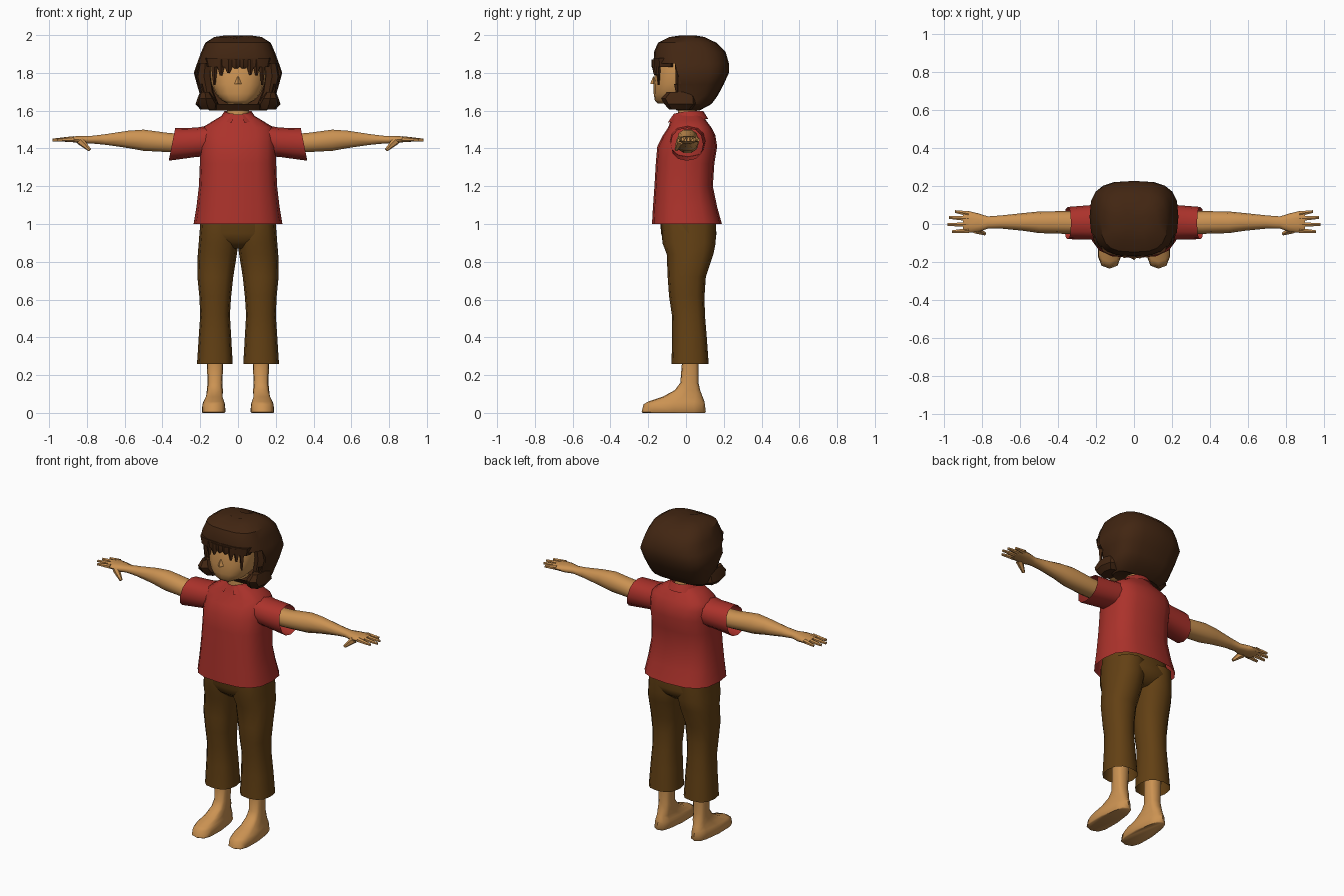
import bpy, bmesh, math
from mathutils import Vector

if "Cube" in bpy.data.objects:
    bpy.data.objects.remove(bpy.data.objects["Cube"])


def material(name, rgb):
    m = bpy.data.materials.new(name)
    m.diffuse_color = (*rgb, 1)
    m.use_nodes = True
    m.node_tree.nodes["Principled BSDF"].inputs["Base Color"].default_value = m.diffuse_color
    return m


SKIN = material("skin", (0.60, 0.29, 0.085))
RED = material("red cloth", (0.41, 0.032, 0.024))
BROWN = material("brown cloth", (0.125, 0.052, 0.007))
HAIR = material("dark hair", (0.054, 0.019, 0.006))


def finish(name, bm, mat, mirror=False, angle=50):
    bmesh.ops.recalc_face_normals(bm, faces=bm.faces)
    me = bpy.data.meshes.new(name)
    bm.to_mesh(me)
    bm.free()
    me.materials.append(mat)
    ob = bpy.data.objects.new(name, me)
    bpy.context.collection.objects.link(ob)
    if mirror:
        ob.modifiers.new("mirror", 'MIRROR').use_clip = False
    bpy.ops.object.select_all(action='DESELECT')
    ob.select_set(True)
    bpy.context.view_layer.objects.active = ob
    bpy.ops.object.shade_smooth_by_angle(angle=math.radians(angle))
    return ob


def loft(bm, sections, n=12, axis='z', power=0.8, caps=(True, True)):
    """Rings (position, a0, a1, b0, b1): a, b = x, y for axis z and y, z for axis x."""
    rings = []
    for p, a0, a1, b0, b1 in sections:
        ring = []
        for i in range(n):
            t = 2 * math.pi * i / n
            c, s = math.cos(t), math.sin(t)
            a = (a0 + a1) / 2 + (a1 - a0) / 2 * math.copysign(abs(c) ** power, c)
            b = (b0 + b1) / 2 + (b1 - b0) / 2 * math.copysign(abs(s) ** power, s)
            ring.append(bm.verts.new((a, b, p) if axis == 'z' else (p, a, b)))
        rings.append(ring)
    for r, q in zip(rings, rings[1:]):
        for i in range(n):
            j = (i + 1) % n
            bm.faces.new((r[i], r[j], q[j], q[i]))
    if caps[0]:
        bm.faces.new(rings[0])
    if caps[1]:
        bm.faces.new(rings[-1])
    return rings


def sym(rows):
    """Expand (z, half width, y0, y1) to full sections."""
    return [(z, -w, w, y0, y1) for z, w, y0, y1 in rows]


# Shirt body
bm = bmesh.new()
loft(bm, sym([(1.0, .235, -.18, .19), (1.09, .22, -.175, .165), (1.2, .207, -.167, .142),
              (1.32, .202, -.16, .15), (1.41, .203, -.152, .165), (1.47, .2, -.122, .155),
              (1.51, .19, -.095, .135), (1.55, .125, -.08, .105), (1.58, .075, -.068, .085)]),
     16, power=.72, caps=(False, False))
finish("shirt_body", bm, RED)

# Sleeves, open and slanted at the cuff
bm = bmesh.new()
rings = loft(bm, [(.14, -.085, .105, 1.36, 1.525), (.22, -.082, .1, 1.355, 1.51),
                  (.35, -.08, .09, 1.335, 1.508)], 12, 'x', .85, (True, False))
for v in rings[-1]:
    v.co.x -= (v.co.z - 1.42) * .2
finish("sleeve", bm, RED, True)

# Collar: folded ring with a gap at the front
bm = bmesh.new()
rings = loft(bm, sym([(1.55, .068, -.066, .082), (1.597, .072, -.068, .092),
                      (1.556, .098, -.102, .118)]), 20, power=.95, caps=(False, False))
for ring in rings:
    for v in ring:
        v.co.z -= .02 * max(0, -v.co.y / .1)
bmesh.ops.delete(bm, geom=[f for f in bm.faces
                           if f.calc_center_median().y < -.05 and abs(f.calc_center_median().x) < .014],
                 context='FACES')
finish("collar", bm, RED)

# Trouser legs and seat
bm = bmesh.new()
loft(bm, [(.26, .028, .217, -.077, .12), (.4, .036, .208, -.073, .11), (.52, .043, .2, -.075, .1),
          (.62, .036, .205, -.09, .098), (.72, .025, .215, -.097, .105), (.84, .006, .213, -.102, .145),
          (.9, -.002, .208, -.125, .157), (1.0, -.004, .2, -.13, .16)], 12, power=.8, caps=(False, True))
finish("trouser_leg", bm, BROWN, True)
bm = bmesh.new()
loft(bm, sym([(.87, .1, -.07, .1), (.905, .195, -.115, .145), (.95, .204, -.132, .163),
              (1.06, .195, -.14, .135)]), 16, power=.75)
finish("trouser_seat", bm, BROWN)

# Lower legs and feet
bm = bmesh.new()
loft(bm, [(.4, .077, .167, -.025, .075), (.26, .078, .165, -.022, .066), (.16, .083, .161, -.03, .066),
          (.12, .08, .165, -.06, .075), (.085, .076, .175, -.125, .088), (.06, .069, .187, -.2, .098),
          (.045, .065, .192, -.225, .1), (.005, .063, .195, -.235, .105), (0, .068, .19, -.228, .1)],
     12, power=.65)
for v in bm.verts:                      # arch of the sole and narrower heel
    if v.co.z < .1:
        back = max(0, min(1, (v.co.y + .1) / .2))
        v.co.x = .128 + (v.co.x - .128) * (1 - .3 * back)
finish("foot", bm, SKIN, True)

# Arms and palms
bm = bmesh.new()
loft(bm, [(.25, -.05, .065, 1.375, 1.48), (.36, -.052, .068, 1.378, 1.483),
          (.5, -.048, .066, 1.385, 1.502), (.58, -.036, .058, 1.4, 1.496),
          (.7, -.024, .045, 1.418, 1.477), (.77, -.024, .04, 1.425, 1.468),
          (.82, -.042, .056, 1.424, 1.468), (.88, -.046, .07, 1.433, 1.464),
          (.9, -.04, .066, 1.437, 1.46)], 10, 'x', .85)
finish("arm", bm, SKIN, True)


def finger(bm, start, end, r0, r1):
    a, b = Vector(start), Vector(end)
    geo = bmesh.ops.create_cone(bm, cap_ends=True, segments=6, radius1=r0, radius2=r1, depth=(b - a).length)
    rot = (b - a).to_track_quat('Z', 'Y')
    for v in geo['verts']:
        v.co = rot @ v.co + (a + b) / 2


# Fingers and thumb
bm = bmesh.new()
for y0, x1, y1 in ((-.034, .958, -.04), (-.003, .982, -.003), (.028, .974, .034), (.054, .943, .066)):
    finger(bm, (.87, y0, 1.45), (x1, y1, 1.444), .015, .008)
finger(bm, (.835, -.03, 1.44), (.785, -.052, 1.392), .022, .009)
finish("fingers", bm, SKIN, True)

# Neck and head
bm = bmesh.new()
loft(bm, sym([(1.52, .065, -.05, .075), (1.58, .057, -.045, .06), (1.72, .057, -.045, .06)]), 10)
finish("neck", bm, SKIN)
bm = bmesh.new()
loft(bm, sym([(1.638, .055, -.15, -.02), (1.655, .088, -.165, .03), (1.69, .12, -.171, .08),
              (1.74, .14, -.172, .11), (1.8, .148, -.165, .13), (1.87, .148, -.152, .13),
              (1.93, .12, -.12, .1)]), 16, power=.82)
finish("head", bm, SKIN)
bm = bmesh.new()
bmesh.ops.create_cone(bm, cap_ends=True, segments=4, radius1=.02, radius2=.003, depth=.05)
for v in bm.verts:
    v.co = Vector((v.co.x, v.co.y * .9 - .172, v.co.z * .8 + 1.76))
finish("nose", bm, SKIN)

# Bobbed hair with the face opening removed
bm = bmesh.new()
rings = loft(bm, sym([(1.615, .07, -.03, .05), (1.6, .15, -.05, .07), (1.635, .19, -.075, .135),
                      (1.68, .2, -.09, .168), (1.74, .218, -.11, .2), (1.8, .234, -.15, .227),
                      (1.85, .217, -.168, .227), (1.91, .195, -.17, .21), (1.96, .173, -.148, .16),
                      (1.99, .125, -.09, .1), (1.998, .07, -.03, .05)]), 20, power=.68)
opening = []
for f in bm.faces:
    c = f.calc_center_median()
    if 1.62 < c.z < 1.84 and c.y < -.04 and abs(c.x) < .21:
        opening.append(f)
bmesh.ops.delete(bm, geom=opening, context='FACES')
for v in bm.verts:                      # slight parting on the crown
    if v.co.z > 1.985 and abs(v.co.x) < .03:
        v.co.z -= .01
finish("hair", bm, HAIR, angle=35)

# Inner hair walls beside the cheeks
bm = bmesh.new()
loft(bm, [(1.63, .1, .19, -.05, .06), (1.7, .13, .2, -.055, .08), (1.78, .14, .22, -.055, .08),
          (1.88, .14, .2, -.06, .08)], 8, power=.6)
finish("hair_side", bm, HAIR, True, 35)

# Flicked ends of the bob
bm = bmesh.new()
loft(bm, [(1.607, .11, .2, -.09, .03), (1.635, .105, .225, -.115, .06),
          (1.665, .125, .215, -.132, .06), (1.7, .15, .2, -.1, .05)], 8, power=.8)
finish("hair_flick", bm, HAIR, True, 35)

# Fringe: tapered pointed locks following the brow
bm = bmesh.new()
for x, width, tip in ((-.125, .034, 1.735), (-.09, .04, 1.785), (-.05, .045, 1.80), (-.01, .045, 1.822),
                      (.03, .045, 1.822), (.065, .04, 1.79), (.098, .036, 1.785), (.128, .032, 1.735)):
    bend = 1.6 * x * x
    levels = [(1.87, width / 2, .012), (1.835, width / 2, .012), (tip, width / 6, .005)]
    loft(bm, [(z, x - w, x + w, -.172 + bend - d, -.172 + bend + d) for z, w, d in levels], 4, power=1)
loft(bm, sym([(1.832, .165, -.17, -.05), (1.88, .175, -.172, -.05)]), 16, power=.7)
finish("fringe", bm, HAIR, angle=35)
